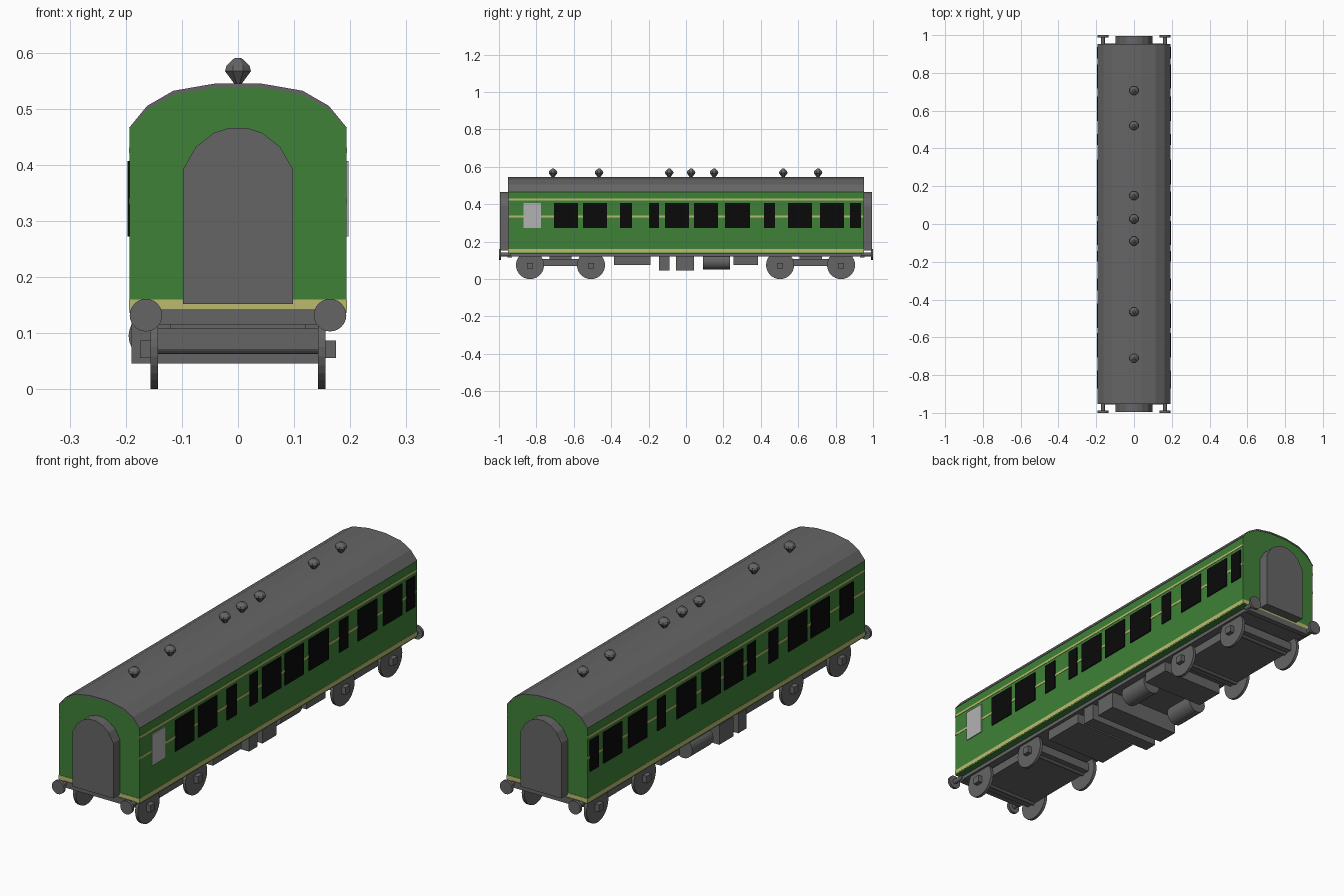
import bpy, bmesh, math
from mathutils import Matrix

if "Cube" in bpy.data.objects:
    bpy.data.objects.remove(bpy.data.objects["Cube"])


def material(name, rgb):
    m = bpy.data.materials.new(name)
    m.diffuse_color = (*rgb, 1)
    m.use_nodes = True
    m.node_tree.nodes["Principled BSDF"].inputs["Base Color"].default_value = m.diffuse_color
    return m


GREEN = material("green_paint", (0.05, 0.22, 0.04))
CREAM = material("cream_line", (0.5, 0.5, 0.16))
DARK = material("dark_grey", (0.13, 0.13, 0.13))
BLACK = material("dark_glass", (0.003, 0.003, 0.003))
PALE = material("frosted_glass", (0.45, 0.45, 0.45))


def finish(name, bm, mat):
    bmesh.ops.recalc_face_normals(bm, faces=bm.faces)
    me = bpy.data.meshes.new(name)
    bm.to_mesh(me)
    bm.free()
    me.materials.append(mat)
    ob = bpy.data.objects.new(name, me)
    bpy.context.collection.objects.link(ob)
    return ob


def box(name, x, y, z, mat=DARK):
    bm = bmesh.new()
    bmesh.ops.create_cube(bm, size=1)
    for v in bm.verts:
        for i, (a, b) in enumerate((x, y, z)):
            v.co[i] = (a + b) / 2 + v.co[i] * (b - a)
    return finish(name, bm, mat)


def cylinder(name, centre, r, length, axis, mat=DARK, n=24):
    bm = bmesh.new()
    bmesh.ops.create_cone(bm, cap_ends=True, segments=n, radius1=r, radius2=r, depth=length)
    turn = Matrix.Rotation(math.pi / 2, 4, 'Y' if axis == 'X' else 'X')
    bmesh.ops.transform(bm, matrix=Matrix.Translation(centre) @ turn, verts=bm.verts)
    return finish(name, bm, mat)


def prism(name, profile, y0, y1, mat):
    """Extrude an x-z outline along y."""
    bm = bmesh.new()
    face = bm.faces.new([bm.verts.new((x, y0, z)) for x, z in profile])
    ext = bmesh.ops.extrude_face_region(bm, geom=[face])["geom"]
    for v in ext:
        if isinstance(v, bmesh.types.BMVert):
            v.co.y = y1
    return finish(name, bm, mat)


def mirrored(half):
    return half + [(-x, z) for x, z in reversed(half)]


# Body shell and the thin faceted roof over it
wall_arch = [(0.193, 0.465), (0.162, 0.498), (0.115, 0.525), (0.04, 0.538)]
roof_arch = [(0.194, 0.466), (0.162, 0.505), (0.115, 0.532), (0.04, 0.545)]
prism("body", mirrored([(0.193, 0.136)] + wall_arch), -0.95, 0.95, GREEN)
prism("roof", mirrored(roof_arch) + list(reversed(mirrored(wall_arch))), -0.952, 0.952, DARK)

# Lining along the waist, cornice and sill
box("sill_band", (-0.194, 0.194), (-0.952, 0.952), (0.142, 0.16), CREAM)
for s in (-1, 1):
    for label, z in (("waist", 0.335), ("cornice", 0.426)):
        box(label + "_line", sorted((s * 0.19, s * 0.1945)), (-0.95, 0.95), (z - 0.005, z + 0.005), CREAM)

# Windows on both sides; one is frosted
windows = [(-0.87, -0.775), (-0.706, -0.578), (-0.551, -0.422), (-0.353, -0.289),
           (-0.198, -0.144), (-0.112, 0.016), (0.043, 0.171), (0.209, 0.342),
           (0.417, 0.476), (0.545, 0.674), (0.717, 0.845), (0.877, 0.936)]
for s in (-1, 1):
    for i, span in enumerate(windows):
        box("window", sorted((s * 0.188, s * 0.197)), span, (0.272, 0.407),
            PALE if s == 1 and i == 0 else BLACK)

# Corridor connections, buffer beams and buffers at each end
door = mirrored([(0.098, 0.152), (0.098, 0.392), (0.075, 0.432), (0.043, 0.457), (0.015, 0.466)])
for e in (-1, 1):
    prism("corridor_connection", door, e * 0.945, e * 0.995, DARK)
    box("buffer_beam", (-0.165, 0.165), sorted((e * 0.93, e * 0.955)), (0.115, 0.142))
    for s in (-1, 1):
        cylinder("buffer_shank", (s * 0.164, e * 0.965, 0.132), 0.01, 0.06, 'Y', n=12)
        cylinder("buffer_head", (s * 0.164, e * 0.994, 0.132), 0.029, 0.012, 'Y')

# Roof ventilators: faceted mushroom shapes
for y in (-0.711, -0.465, -0.09, 0.027, 0.15, 0.52, 0.706):
    bm = bmesh.new()
    for r1, r2, z0, z1 in ((0.006, 0.025, 0.543, 0.567), (0.025, 0.022, 0.567, 0.577),
                           (0.022, 0.007, 0.577, 0.59)):
        bmesh.ops.create_cone(bm, cap_ends=False, segments=8, radius1=r1, radius2=r2, depth=z1 - z0,
                              matrix=Matrix.Translation((0, y, (z0 + z1) / 2)) @ Matrix.Rotation(math.pi / 8, 4, 'Z'))
    bmesh.ops.remove_doubles(bm, verts=bm.verts, dist=0.0005)
    bmesh.ops.holes_fill(bm, edges=bm.edges)
    finish("roof_vent", bm, DARK)

# Underframe and equipment
box("underframe", (-0.165, 0.165), (-0.94, 0.94), (0.12, 0.14))
box("battery_box", (-0.15, 0.15), (-0.385, -0.19), (0.075, 0.13))
box("narrow_equipment_box", (-0.19, 0.155), (-0.145, -0.087), (0.046, 0.13))
box("wide_equipment_box", (-0.19, 0.155), (-0.053, 0.043), (0.046, 0.13))
box("rear_equipment_box", (-0.15, 0.15), (0.255, 0.385), (0.075, 0.13))
for x in (-0.152, 0.1):
    cylinder("air_tank", (x, 0.163, 0.095), 0.043, 0.145, 'Y')

# Bogies with wheels and axle boxes
for e in (-0.671, 0.666):
    box("bogie_frame", (-0.143, 0.143), (e - 0.2, e + 0.2), (0.07, 0.108))
    box("bogie_bolster", (-0.12, 0.12), (e - 0.06, e + 0.06), (0.1, 0.13))
    for w in (-0.163, 0.163):
        cylinder("axle", (0, e + w, 0.075), 0.012, 0.3, 'X', n=12)
        for s in (-1, 1):
            cylinder("wheel", (s * 0.149, e + w, 0.075), 0.075, 0.013, 'X', n=28)
            box("axle_box", sorted((s * 0.15, s * 0.175)), (e + w - 0.016, e + w + 0.016), (0.056, 0.087))
